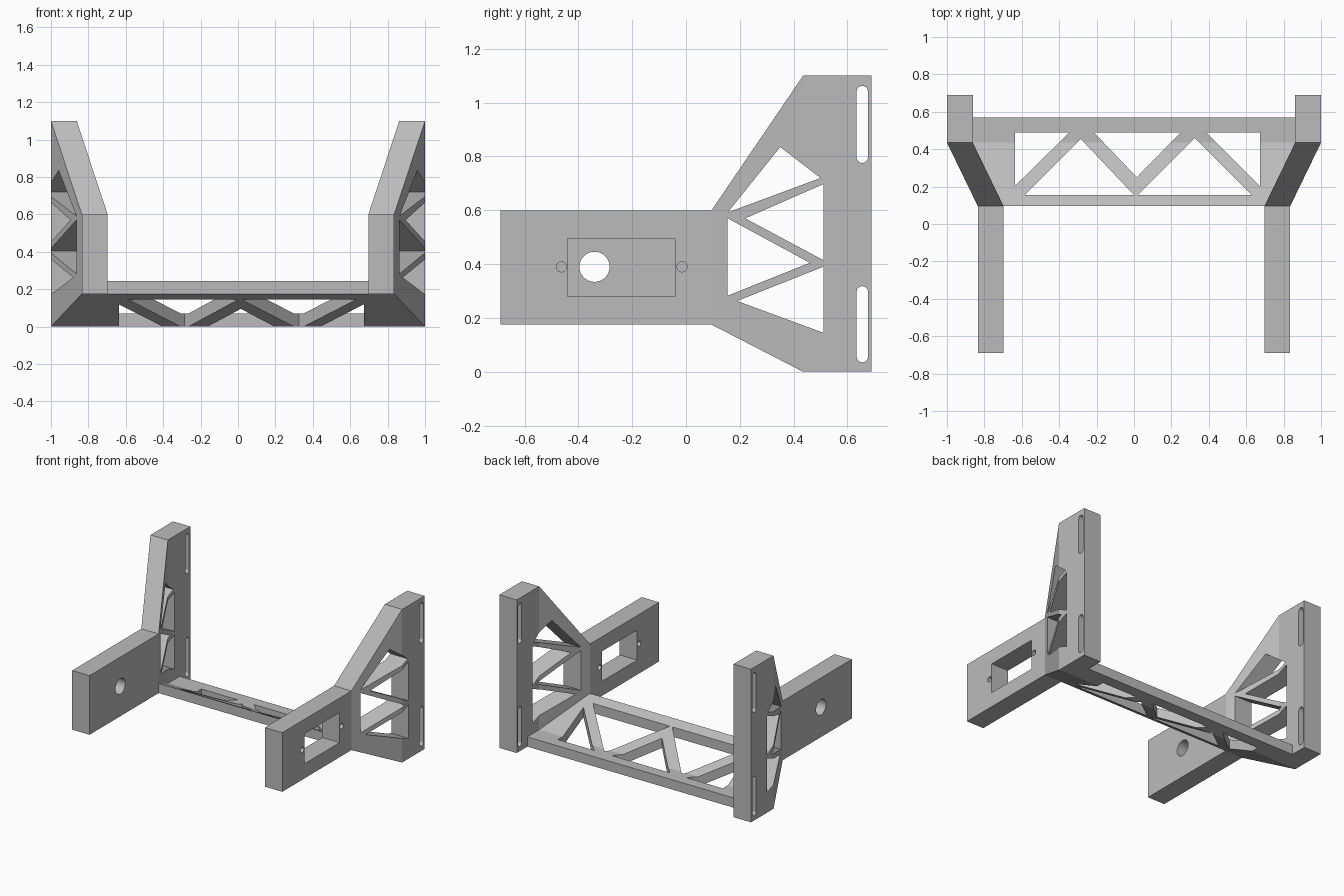
import bpy, bmesh, math

cube = bpy.data.objects.get("Cube")
if cube:
    bpy.data.objects.remove(cube, do_unlink=True)

grey = bpy.data.materials.new("matte grey")
grey.use_nodes = True
grey.diffuse_color = (0.5, 0.5, 0.5, 1)
grey.node_tree.nodes["Principled BSDF"].inputs["Base Color"].default_value = (0.5, 0.5, 0.5, 1)

FRONT, BEND, BACK = 0.095, 0.435, 0.69   # y where the walls start to splay, stop, and end
THICK = 0.138


def inner_x(y):
    """Half width between the walls at depth y."""
    t = min(max((y - FRONT) / (BEND - FRONT), 0), 1)
    return 0.697 + t * 0.165


def slab(bm, near, far, cells=None):
    """Closed solid between two matching outlines, capped with the given cells."""
    n = len(near)
    cells = cells or [range(n)]
    v = [bm.verts.new(p) for p in list(near) + list(far)]
    for cell in cells:
        bm.faces.new([v[i] for i in cell])
        bm.faces.new([v[i + n] for i in reversed(cell)])
    for i in range(n):
        j = (i + 1) % n
        bm.faces.new((v[j], v[i], v[i + n], v[j + n]))


def finish(bm, name):
    bmesh.ops.recalc_face_normals(bm, faces=bm.faces)
    mesh = bpy.data.meshes.new(name)
    bm.to_mesh(mesh)
    bm.free()
    mesh.materials.append(grey)
    obj = bpy.data.objects.new(name, mesh)
    bpy.context.collection.objects.link(obj)
    return obj


def cut(obj, outlines, place, start, end):
    """Cut each 2D outline through the object; place turns (a, b, depth) into a point."""
    bm = bmesh.new()
    for o in outlines:
        slab(bm, [place(a, b, start) for a, b in o], [place(a, b, end) for a, b in o])
    cutter = finish(bm, "cutter")
    cutter.hide_render = True
    mod = obj.modifiers.new("openings", 'BOOLEAN')
    mod.operation, mod.solver, mod.object = 'DIFFERENCE', 'EXACT', cutter
    bpy.context.view_layer.objects.active = obj
    bpy.ops.object.modifier_apply(modifier=mod.name)
    bpy.data.objects.remove(cutter, do_unlink=True)


def pill(y, z0, z1, r, steps=32):
    """Round-ended vertical slot; equal z0 and z1 give a circle."""
    pts = []
    for i in range(steps):
        a = 2 * math.pi * (i + 0.5) / steps
        pts.append((y + r * math.cos(a), (z1 if math.sin(a) > 0 else z0) + r * math.sin(a)))
    return pts


# Side walls: front arm, splayed web and rear upright in one piece
wall = [(-BACK, 0.175), (FRONT, 0.175), (BEND, 0), (BACK, 0),
        (BACK, 1.1), (BEND, 1.1), (FRONT, 0.6), (-BACK, 0.6)]
web_openings = [
    [(0.35, 0.835), (0.5, 0.72), (0.155, 0.592)],
    [(0.51, 0.697), (0.51, 0.415), (0.22, 0.57)],
    [(0.155, 0.57), (0.155, 0.283), (0.46, 0.405)],
    [(0.51, 0.39), (0.51, 0.145), (0.19, 0.263)],
]
slots = [pill(0.655, 0.056, 0.297, 0.021), pill(0.655, 0.797, 1.041, 0.021)]
motor_mount = [[(-0.44, 0.28), (-0.04, 0.28), (-0.04, 0.495), (-0.44, 0.495)],
               pill(-0.463, 0.39, 0.39, 0.019), pill(-0.015, 0.39, 0.39, 0.019)]
axle_hole = [pill(-0.34, 0.39, 0.39, 0.056, 48)]

for name, side, extra in (("left_wall", 1, motor_mount), ("right_wall", -1, axle_hole)):
    bm = bmesh.new()
    slab(bm, [(side * inner_x(y), y, z) for y, z in wall],
         [(side * (inner_x(y) + THICK), y, z) for y, z in wall],
         [(0, 1, 6, 7), (1, 2, 5, 6), (2, 3, 4, 5)])
    cut(finish(bm, name), web_openings + slots + extra,
        lambda y, z, x: (x, y, z), side * 0.5, side * 1.2)

# Floor truss: sloped plate with a flat rear rail
floor = [(FRONT, 0.175), (BEND, 0), (0.57, 0), (0.57, 0.07), (BEND, 0.07), (FRONT, 0.245)]
bm = bmesh.new()
slab(bm, [(-inner_x(y), y, z) for y, z in floor], [(inner_x(y), y, z) for y, z in floor],
     [(0, 1, 4, 5), (1, 2, 3, 4)])
floor_openings = [
    [(-0.635, 0.49), (-0.345, 0.49), (-0.635, 0.205)],
    [(-0.585, 0.155), (0, 0.155), (-0.285, 0.455)],
    [(-0.215, 0.49), (0.25, 0.49), (0.015, 0.25)],
    [(0.02, 0.155), (0.63, 0.155), (0.325, 0.46)],
    [(0.385, 0.49), (0.675, 0.49), (0.675, 0.2)],
]
cut(finish(bm, "floor_truss"), floor_openings, lambda x, y, z: (x, y, z), -0.2, 0.5)
